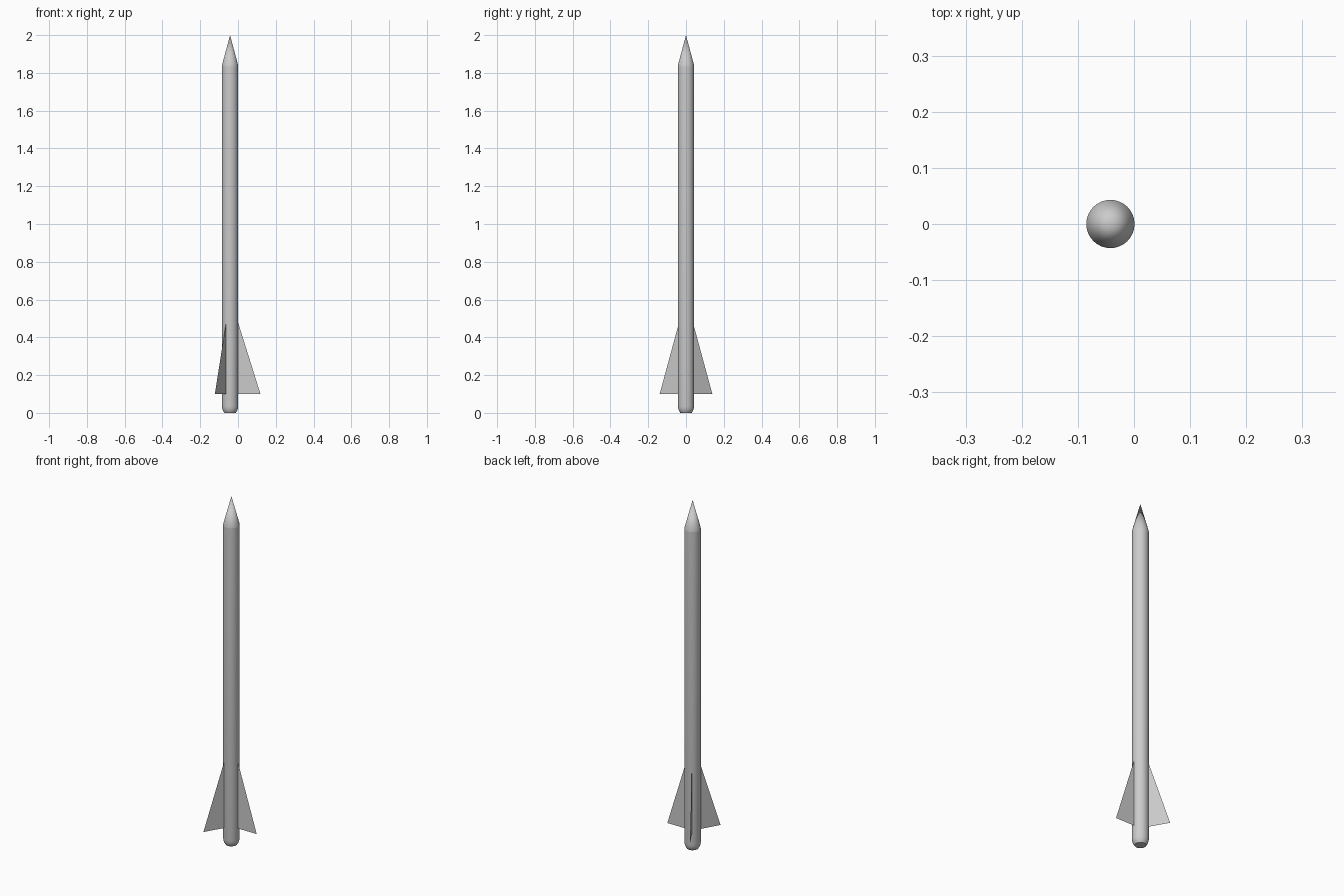
import bpy, math

if "Cube" in bpy.data.objects:
    bpy.data.objects.remove(bpy.data.objects["Cube"])

CX = -0.042      # body axis, offset so the three fins centre on the origin
R = 0.043
SIDES = 32


def make_mesh(name, verts, faces):
    mesh = bpy.data.meshes.new(name)
    mesh.from_pydata(verts, [], faces)
    obj = bpy.data.objects.new(name, mesh)
    bpy.context.collection.objects.link(obj)
    return obj


def lathe(name, profile, tip=None, base=False):
    """Revolve (radius, z) points about the body axis."""
    verts = [(CX + r * math.cos(2 * math.pi * i / SIDES),
              r * math.sin(2 * math.pi * i / SIDES), z)
             for r, z in profile for i in range(SIDES)]
    faces = []
    for k in range(len(profile) - 1):
        for i in range(SIDES):
            j = (i + 1) % SIDES
            a, b = k * SIDES, (k + 1) * SIDES
            faces.append((a + i, a + j, b + j, b + i))
    if base:
        faces.append(tuple(reversed(range(SIDES))))
    if tip is not None:
        verts.append((CX, 0, tip))
        top = (len(profile) - 1) * SIDES
        faces += [(top + i, top + (i + 1) % SIDES, len(verts) - 1)
                  for i in range(SIDES)]
    obj = make_mesh(name, verts, faces)
    bpy.ops.object.select_all(action='DESELECT')
    obj.select_set(True)
    bpy.context.view_layer.objects.active = obj
    bpy.ops.object.shade_smooth_by_angle(angle=math.radians(30))
    return obj


# Body tube with rounded tail
lathe("body_tube", [(0.030, 0), (0.034, 0.006), (0.038, 0.013),
                    (0.041, 0.022), (R, 0.035), (R, 1.835)], base=True)

# Pointed nose
lathe("nose_cone", [(R, 1.835), (0.0415, 1.845)], tip=2.0)

# Three paper-thin swept fins
for n in range(3):
    a = math.radians(120 * n)
    outline = [(R - 0.001, 0.10), (0.161, 0.10), (R - 0.001, 0.48)]
    make_mesh(f"fin_{n + 1}",
              [(CX + r * math.cos(a), r * math.sin(a), z) for r, z in outline],
              [(0, 1, 2)])
